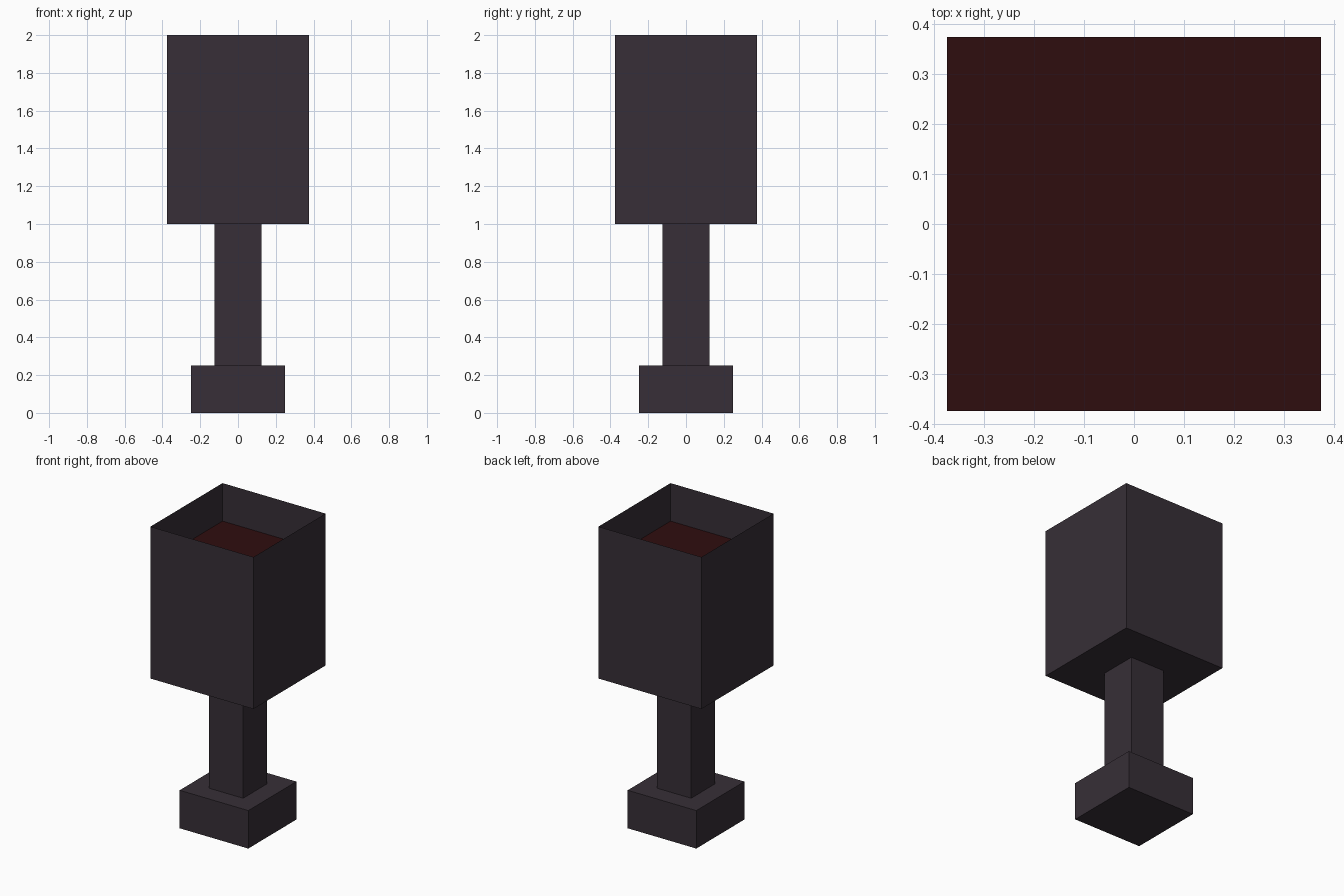
import bpy, bmesh

if "Cube" in bpy.data.objects:
    bpy.data.objects.remove(bpy.data.objects["Cube"])


def material(name, rgb):
    m = bpy.data.materials.new(name)
    m.diffuse_color = (*rgb, 1)
    m.use_nodes = True
    m.node_tree.nodes["Principled BSDF"].inputs["Base Color"].default_value = m.diffuse_color
    return m


dark = material("dark plum grey", (0.038, 0.028, 0.038))
red = material("deep red", (0.028, 0.004, 0.0045))


def square_part(name, half, z0, z1, mat, bottom=True, top=True):
    """Square box with optional end caps."""
    bm = bmesh.new()
    bmesh.ops.create_cube(bm, size=1)
    for v in bm.verts:
        v.co = (v.co.x * 2 * half, v.co.y * 2 * half, z1 if v.co.z > 0 else z0)
    bm.normal_update()
    drop = [f for f in bm.faces
            if (f.normal.z > 0.5 and not top) or (f.normal.z < -0.5 and not bottom)]
    bmesh.ops.delete(bm, geom=drop, context='FACES_ONLY')
    mesh = bpy.data.meshes.new(name)
    bm.to_mesh(mesh)
    bm.free()
    mesh.materials.append(mat)
    obj = bpy.data.objects.new(name, mesh)
    bpy.context.collection.objects.link(obj)
    return obj


# Foot, stem and open thin-walled bowl
square_part("foot", 0.25, 0, 0.25, dark)
square_part("stem", 0.125, 0.25, 1.0, dark, bottom=False, top=False)
square_part("bowl", 0.375, 1.0, 2.0, dark, top=False)

# Liquid surface inside the bowl
bpy.ops.mesh.primitive_plane_add(size=0.75, location=(0, 0, 1.75))
liquid = bpy.context.object
liquid.name = "liquid"
liquid.data.materials.append(red)
